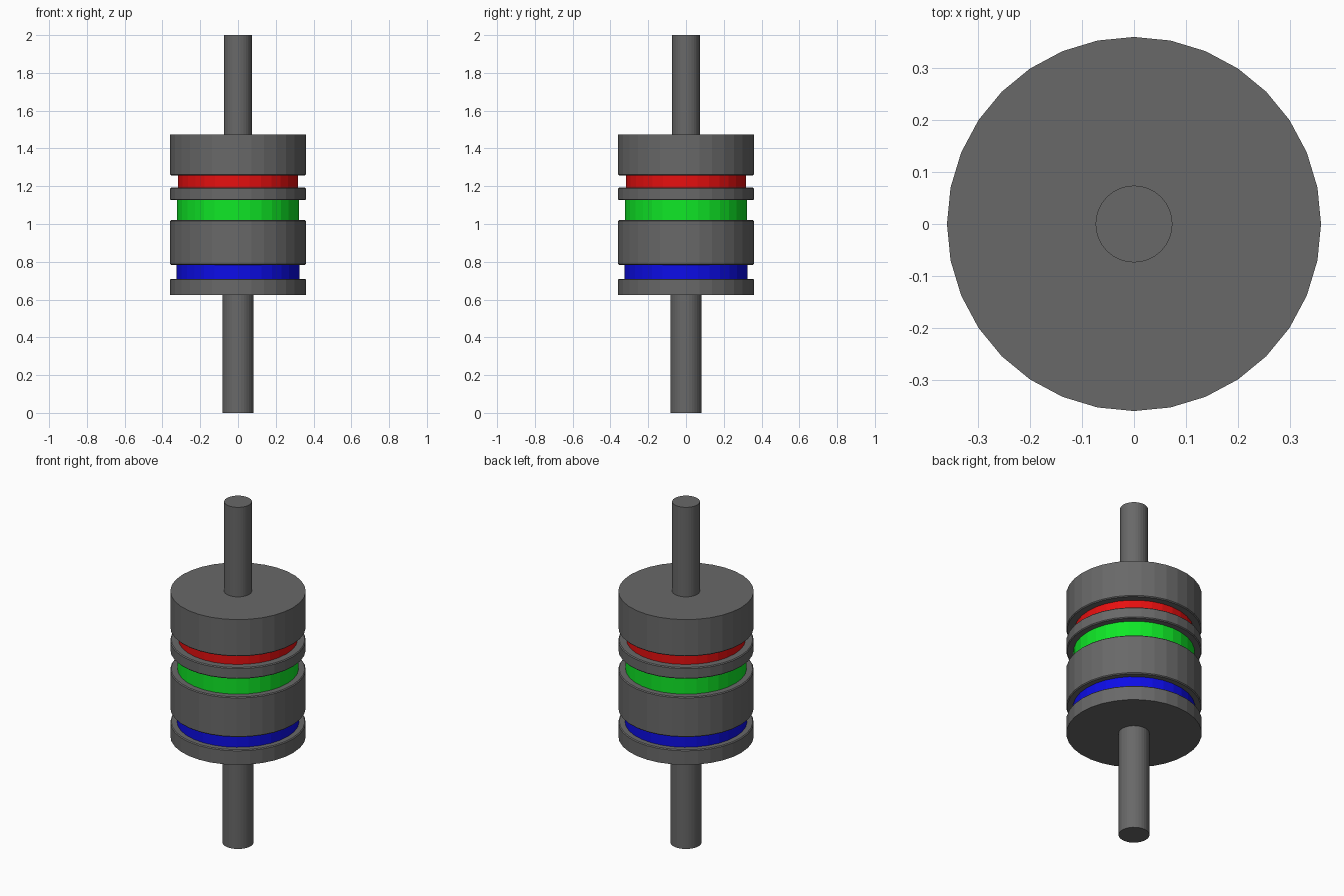
import bpy
import bmesh
from math import sin, cos, tau

cube = bpy.data.objects.get("Cube")
if cube:
    bpy.data.objects.remove(cube)

SIDES = 32
DISC_R = 0.36
EDGE = 0.005    # tiny chamfer beside each groove


def material(name, rgb):
    mat = bpy.data.materials.new(name)
    mat.use_nodes = True
    color = (*rgb, 1.0)
    mat.diffuse_color = color
    mat.node_tree.nodes["Principled BSDF"].inputs["Base Color"].default_value = color
    return mat


def lathe(name, profile, mat):
    """Capped, faceted solid turned about z from (radius, height) points."""
    bm = bmesh.new()
    rings = [[bm.verts.new((r * sin(tau * i / SIDES), r * cos(tau * i / SIDES), z))
              for i in range(SIDES)] for r, z in profile]
    for low, high in zip(rings, rings[1:]):
        for i in range(SIDES):
            j = (i + 1) % SIDES
            bm.faces.new((low[i], low[j], high[j], high[i]))
    bm.faces.new(rings[0])
    bm.faces.new(rings[-1])
    bmesh.ops.recalc_face_normals(bm, faces=bm.faces)
    mesh = bpy.data.meshes.new(name)
    bm.to_mesh(mesh)
    bm.free()
    mesh.materials.append(mat)
    obj = bpy.data.objects.new(name, mesh)
    bpy.context.collection.objects.link(obj)


def disc(name, z0, z1, chamfer_low=True, chamfer_high=True):
    low = [(DISC_R - EDGE, z0), (DISC_R, z0 + EDGE)] if chamfer_low else [(DISC_R, z0)]
    high = [(DISC_R, z1 - EDGE), (DISC_R - EDGE, z1)] if chamfer_high else [(DISC_R, z1)]
    lathe(name, low + high, grey)


def rod(name, radius, z0, z1, mat):
    lathe(name, [(radius, z0), (radius, z1)], mat)


grey = material("dark grey", (0.14, 0.14, 0.14))
red = material("red", (0.8, 0.005, 0.005))
green = material("green", (0.005, 0.8, 0.02))
blue = material("blue", (0.004, 0.004, 0.8))

# Shafts, sunk slightly into the end discs
rod("lower_shaft", 0.082, 0, 0.65, grey)
rod("upper_shaft", 0.074, 1.45, 2, grey)

# Stacked body discs
disc("bottom_disc", 0.623, 0.71, chamfer_low=False)
disc("middle_drum", 0.784, 1.02)
disc("thin_disc", 1.126, 1.192)
disc("top_drum", 1.258, 1.475, chamfer_high=False)

# Coloured bands set in the grooves
rod("blue_band", 0.325, 0.70, 0.795, blue)
rod("green_band", 0.322, 1.01, 1.136, green)
rod("red_band", 0.317, 1.182, 1.268, red)
